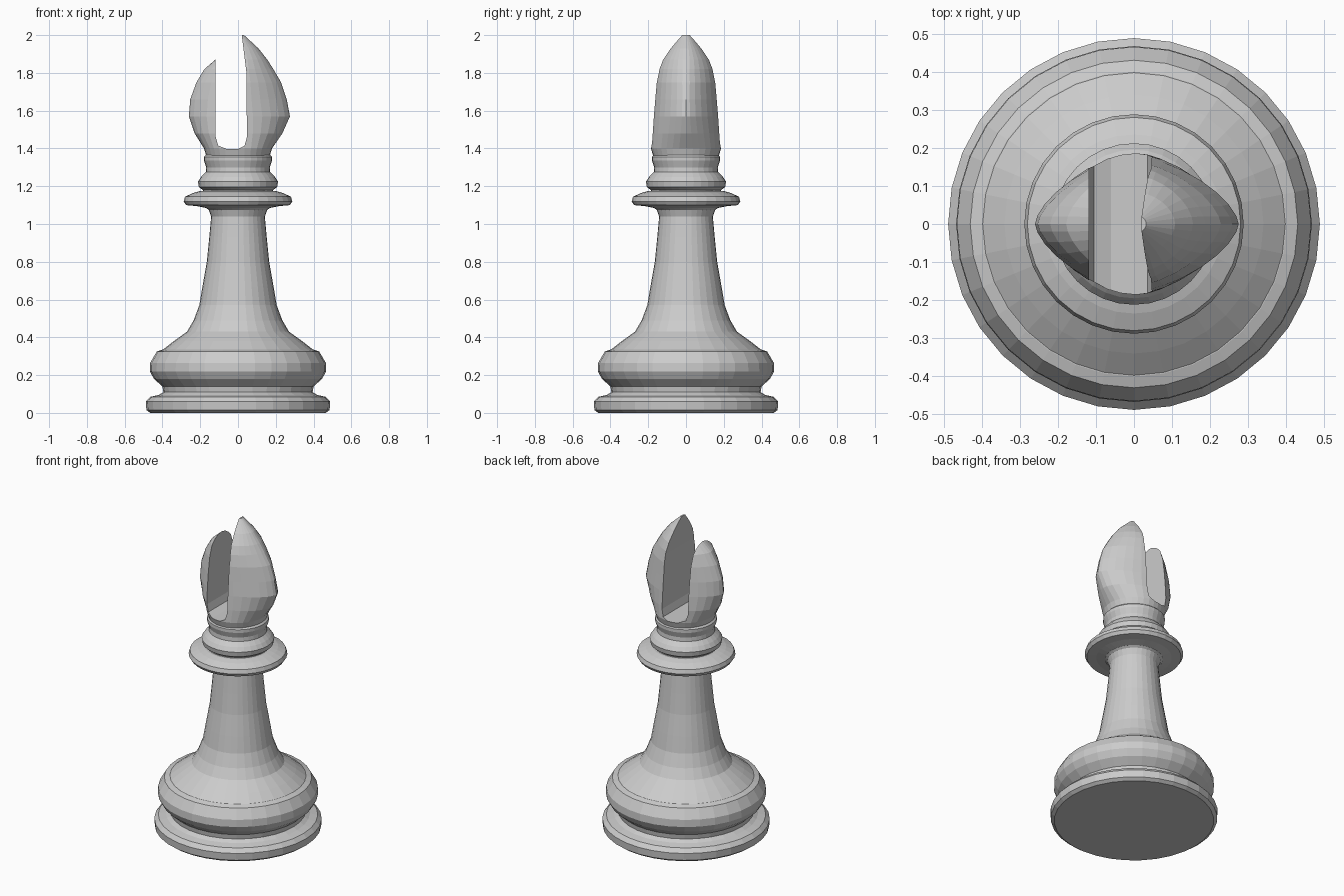
import bpy
import bmesh
from math import cos, sin, tau

cube = bpy.data.objects.get("Cube")
if cube:
    bpy.data.objects.remove(cube, do_unlink=True)

SIDES = 32
grey = bpy.data.materials.new("light_grey")
grey.use_nodes = True
grey.diffuse_color = (0.6, 0.6, 0.6, 1)
grey.node_tree.nodes["Principled BSDF"].inputs["Base Color"].default_value = (0.6, 0.6, 0.6, 1)


def finish(name, bm):
    """Turn a bmesh into a named object with the grey material."""
    bmesh.ops.recalc_face_normals(bm, faces=bm.faces)
    mesh = bpy.data.meshes.new(name)
    bm.to_mesh(mesh)
    bm.free()
    mesh.materials.append(grey)
    obj = bpy.data.objects.new(name, mesh)
    bpy.context.scene.collection.objects.link(obj)
    return obj


def loft(name, rings):
    """Skin closed rings of points and cap both ends."""
    bm = bmesh.new()
    loops = [[bm.verts.new(p) for p in ring] for ring in rings]
    for low, high in zip(loops, loops[1:]):
        for i in range(len(low)):
            j = (i + 1) % len(low)
            bm.faces.new((low[i], low[j], high[j], high[i]))
    bm.faces.new(loops[0][::-1])
    bm.faces.new(loops[-1])
    return finish(name, bm)


def section(z, left, right, depth, power):
    """Superellipse outline; power 2 is round, lower is more diamond shaped."""
    points = []
    for i in range(SIDES):
        c, s = cos(tau * i / SIDES), sin(tau * i / SIDES)
        x = abs(c) ** (2 / power) * (right if c > 0 else -left)
        y = abs(s) ** (2 / power) * (depth if s > 0 else -depth)
        points.append((x, y, z))
    return points


def lathe(name, profile):
    return loft(name, [section(z, r, r, r, 2) for r, z in profile])


# Foot and bulging base
lathe("base", [(0.465, 0), (0.485, 0.015), (0.488, 0.06), (0.465, 0.085),
               (0.42, 0.095), (0.395, 0.11), (0.4, 0.14), (0.445, 0.18),
               (0.467, 0.22), (0.465, 0.265), (0.43, 0.325), (0.4, 0.335)])

# Flared stem
lathe("stem", [(0.41, 0.325), (0.34, 0.38), (0.27, 0.43), (0.235, 0.49),
               (0.205, 0.57), (0.188, 0.67), (0.165, 0.8), (0.152, 0.93),
               (0.142, 1.04), (0.155, 1.075), (0.19, 1.1)])

# Wide collar disc
lathe("collar", [(0.17, 1.085), (0.22, 1.095), (0.275, 1.1), (0.288, 1.12),
                 (0.28, 1.145), (0.235, 1.165), (0.2, 1.175)])

# Stacked rings below the head
lathe("neck_rings", [(0.185, 1.16), (0.185, 1.18), (0.207, 1.195), (0.212, 1.225),
                     (0.195, 1.25), (0.17, 1.275), (0.168, 1.3), (0.18, 1.335),
                     (0.18, 1.355), (0.165, 1.37)])

# Leaning pointed head: height, left reach, right reach, half depth, roundness
head = loft("head", [section(*row) for row in (
    (1.35, 0.165, 0.165, 0.17, 2), (1.4, 0.18, 0.18, 0.186, 2),
    (1.48, 0.23, 0.235, 0.183, 1.75), (1.57, 0.26, 0.275, 0.178, 1.55),
    (1.66, 0.253, 0.258, 0.172, 1.5), (1.75, 0.22, 0.228, 0.164, 1.55),
    (1.82, 0.178, 0.187, 0.15, 1.6), (1.87, 0.12, 0.155, 0.128, 1.7),
    (1.93, 0.07, 0.108, 0.085, 1.8), (2.0, 0.01, 0.032, 0.025, 2))])

# Round-bottomed slot cut through the head from front to back
slot = [(-0.118, 2.1), (-0.118, 1.46), (-0.105, 1.415), (-0.06, 1.397),
        (0.0, 1.397), (0.035, 1.415), (0.047, 1.46), (0.045, 1.8), (0.02, 2.0), (0.01, 2.1)]
cutter = loft("slot_cutter", [[(x, y, z) for x, z in slot] for y in (-0.4, 0.4)])
cutter.hide_render = True
cut = head.modifiers.new("slot", "BOOLEAN")
cut.operation = "DIFFERENCE"
cut.solver = "EXACT"
cut.object = cutter
result = bpy.data.meshes.new_from_object(head.evaluated_get(bpy.context.evaluated_depsgraph_get()))
head.modifiers.clear()
head.data = result
bpy.data.objects.remove(cutter, do_unlink=True)
